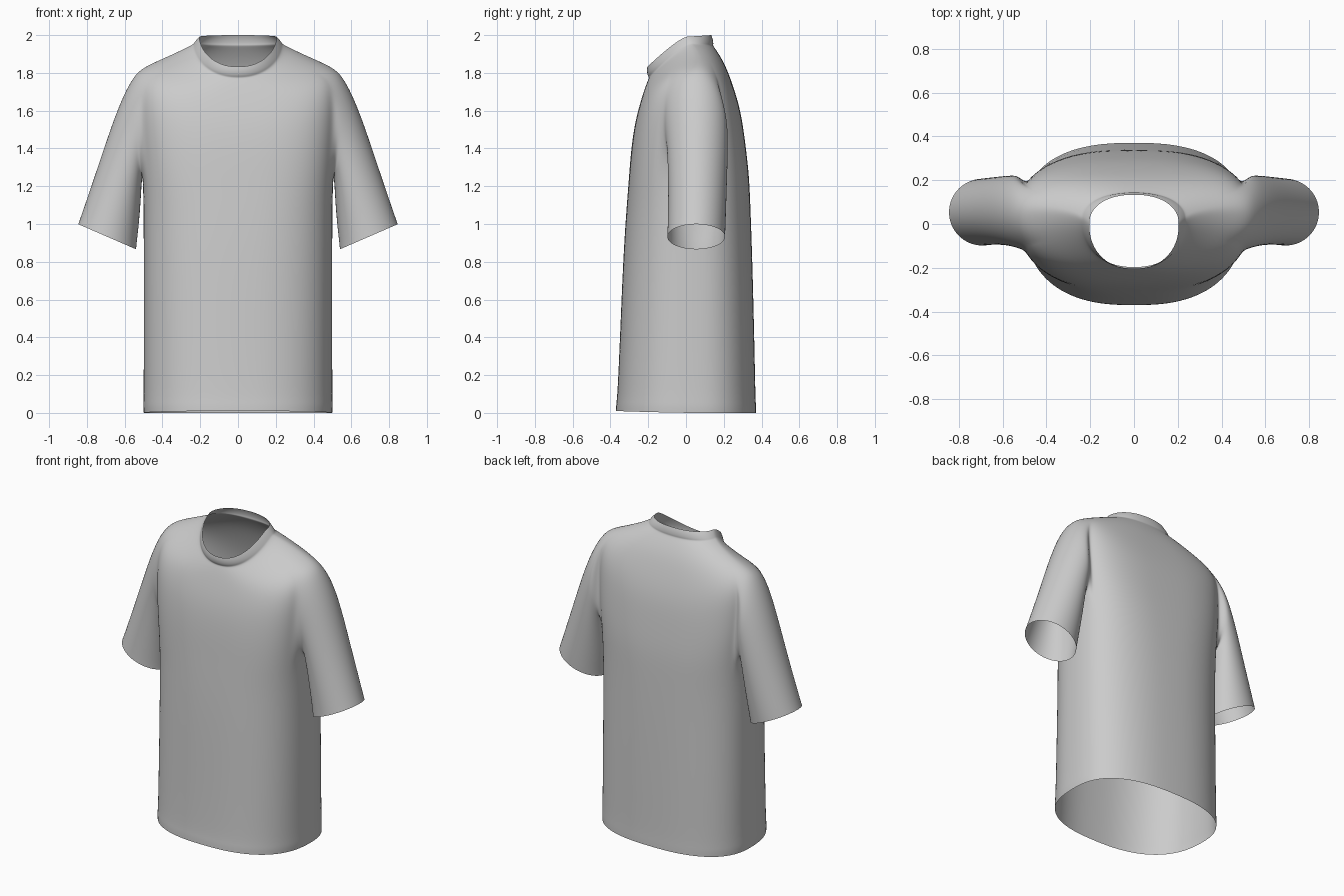
import bpy, bmesh
from math import sin, cos, pi

N, K = 48, 3        # columns round the body, half-width of armhole in columns
A, B = 6, 10        # first and last body ring of the armhole

# Body rings: half width, side y, front y, back y, side z, front z, back z, squareness
RINGS = [
    (.500, .04, -.372, .372, 0.00, 0.01, 0.00, 2.5),
    (.503, .04, -.370, .371, 0.04, 0.05, 0.04, 2.5),
    (.500, .04, -.364, .368, 0.09, 0.09, 0.09, 2.5),
    (.500, .04, -.350, .362, 0.40, 0.40, 0.40, 2.5),
    (.500, .04, -.334, .352, 0.80, 0.80, 0.80, 2.5),
    (.500, .04, -.318, .342, 1.08, 1.05, 1.08, 2.6),
    (.505, .04, -.306, .335, 1.25, 1.20, 1.25, 2.8),
    (.520, .05, -.295, .318, 1.42, 1.35, 1.40, 2.9),
    (.530, .05, -.280, .298, 1.60, 1.48, 1.55, 2.9),
    (.530, .06, -.260, .275, 1.75, 1.58, 1.65, 2.9),
    (.500, .06, -.234, .245, 1.835, 1.67, 1.745, 2.8),
    (.380, .06, -.214, .205, 1.885, 1.73, 1.85, 2.5),
    (.270, .04, -.200, .158, 1.935, 1.765, 1.925, 2.3),
    (.238, .02, -.195, .142, 1.952, 1.775, 1.945, 2.2),
    (.234, .02, -.204, .146, 1.958, 1.785, 1.952, 2.2),
    (.218, .01, -.208, .142, 1.980, 1.810, 1.980, 2.2),
    (.205, .00, -.205, .134, 1.992, 1.832, 2.000, 2.2),
]

# Sleeve rings: top x, top z, underside x, underside z, centre y, half depth
SLEEVE = [
    (.550, 1.790, .508, 1.240, .055, .168),
    (.605, 1.690, .512, 1.170, .060, .164),
    (.665, 1.540, .516, 1.090, .062, .160),
    (.750, 1.285, .525, 0.980, .060, .156),
    (.825, 1.065, .535, 0.895, .056, .155),
    (.848, 1.000, .537, 0.865, .054, .155),
]


def spow(v, e):
    return (1 if v >= 0 else -1) * abs(v) ** e


bm = bmesh.new()

# Body and collar
grid = []
for w, ys, yf, yb, zs, zf, zb, p in RINGS:
    row = []
    for i in range(N):
        t = 2 * pi * i / N
        c, s = cos(t), sin(t)
        y_end, z_end = (yf, zf) if s > 0 else (yb, zb)
        row.append(bm.verts.new((
            w * spow(c, 2 / p),
            ys + (y_end - ys) * abs(s) ** (2 / p),
            zs + (z_end - zs) * abs(s) ** 1.1)))
    grid.append(row)


def in_armhole(j, i):
    cols = [c % N for c in range(-K, K)] + list(range(N // 2 - K, N // 2 + K))
    return A <= j < B and i in cols


for j in range(len(grid) - 1):
    for i in range(N):
        if not in_armhole(j, i):
            n = (i + 1) % N
            bm.faces.new((grid[j][i], grid[j][n], grid[j + 1][n], grid[j + 1][i]))

# Sleeves grown from the armhole edges
path = ([(B, i) for i in range(0, K)] + [(j, K) for j in range(B, A, -1)]
        + [(A, i) for i in range(K, -K, -1)] + [(j, -K) for j in range(A, B)]
        + [(B, i) for i in range(-K, 0)])
M = len(path)
for side in (1, -1):
    prev = [grid[j][(i if side > 0 else N // 2 - i) % N] for j, i in path]
    for tx, tz, bx, bz, yc, ry in SLEEVE:
        ring = []
        for k in range(M):
            f = 2 * pi * k / M
            a = (1 + cos(f)) / 2
            ring.append(bm.verts.new((side * (bx + (tx - bx) * a),
                                      yc - ry * sin(f), bz + (tz - bz) * a)))
        for k in range(M):
            n = (k + 1) % M
            bm.faces.new((prev[k], prev[n], ring[n], ring[k]))
        prev = ring

bmesh.ops.recalc_face_normals(bm, faces=bm.faces)
for f in bm.faces:
    f.smooth = True
mesh = bpy.data.meshes.new("tshirt")
bm.to_mesh(mesh)
bm.free()
shirt = bpy.data.objects.new("tshirt", mesh)
bpy.context.collection.objects.link(shirt)
sub = shirt.modifiers.new("smooth", 'SUBSURF')
sub.levels = sub.render_levels = 2
